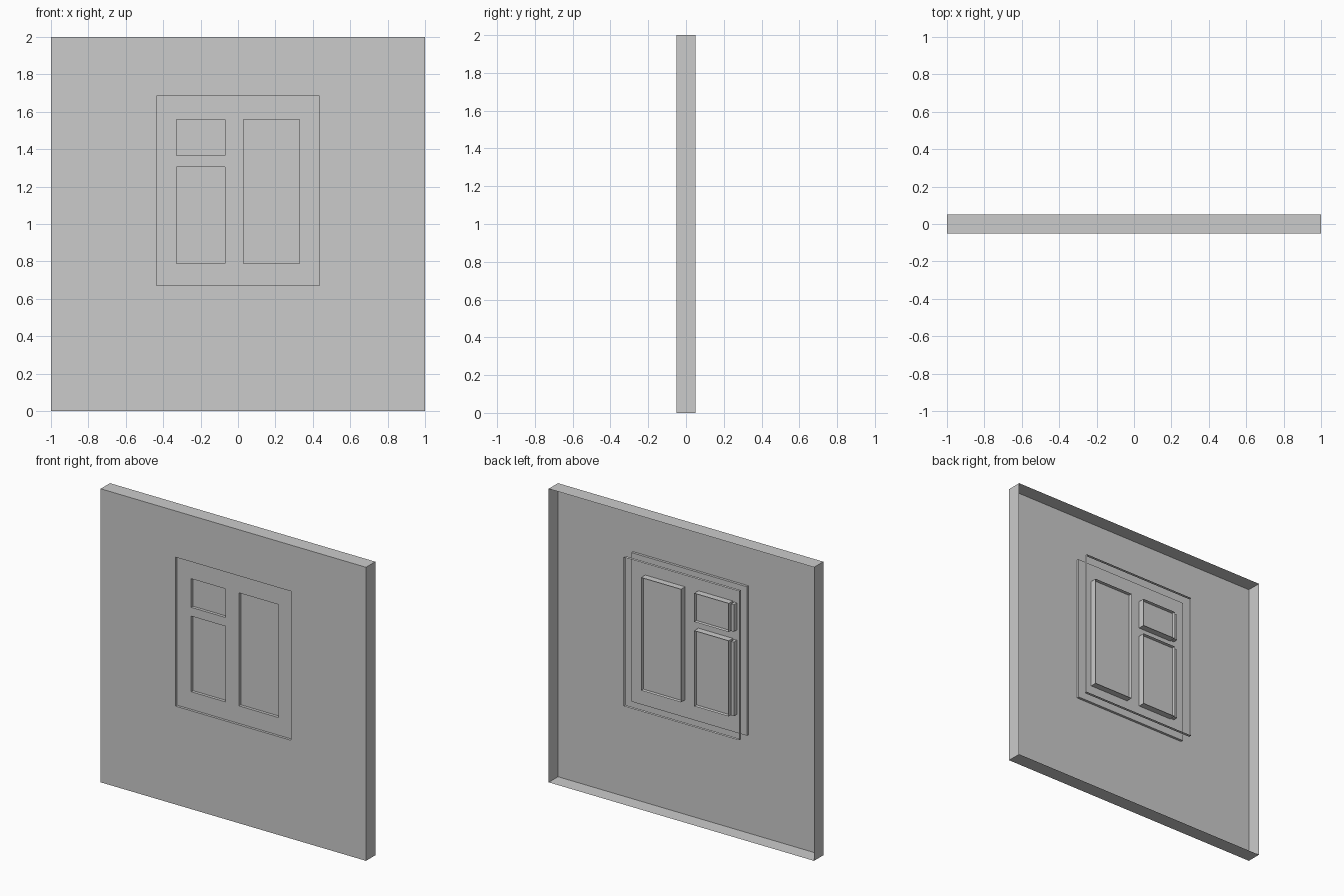
import bpy, bmesh

if "Cube" in bpy.data.objects:
    bpy.data.objects.remove(bpy.data.objects["Cube"])

WALL = (-1.0, 1.0, 0.0, 2.0)            # x0, x1, z0, z1
FRAME = (-0.435, 0.435, 0.67, 1.685)
PANES = {
    "upper_left_pane": (-0.33, -0.07, 1.365, 1.56),
    "lower_left_pane": (-0.33, -0.07, 0.79, 1.305),
    "right_pane": (0.03, 0.33, 0.79, 1.56),
}
Y_FRONT, Y_FRAME, Y_GLASS, Y_LINING, Y_BACK = -0.05, -0.033, -0.013, 0.012, 0.05


def finish(name, bm):
    bmesh.ops.remove_doubles(bm, verts=bm.verts, dist=1e-5)
    mesh = bpy.data.meshes.new(name)
    bm.to_mesh(mesh)
    bm.free()
    obj = bpy.data.objects.new(name, mesh)
    bpy.context.collection.objects.link(obj)
    return obj


def add_quad(bm, *points):
    bm.faces.new([bm.verts.new(p) for p in points])


def add_sheet(bm, rect, y, holes=()):
    """Upright sheet facing the front, with rectangular holes."""
    rects = [rect, *holes]
    xs = sorted({v for r in rects for v in r[:2]})
    zs = sorted({v for r in rects for v in r[2:]})
    for a, b in zip(xs, xs[1:]):
        for c, d in zip(zs, zs[1:]):
            x, z = (a + b) / 2, (c + d) / 2
            if not any(h[0] < x < h[1] and h[2] < z < h[3] for h in holes):
                add_quad(bm, (a, y, c), (b, y, c), (b, y, d), (a, y, d))


def add_band(bm, rect, y0, y1):
    """Four sides running between two depths."""
    a, b, c, d = rect
    loop = [(a, c), (b, c), (b, d), (a, d)]
    for (x, z), (u, w) in zip(loop, loop[1:] + loop[:1]):
        add_quad(bm, (x, y0, z), (x, y1, z), (u, y1, w), (u, y0, w))


# Wall panel, open at the back
bm = bmesh.new()
add_sheet(bm, WALL, Y_FRONT, [FRAME])
add_band(bm, WALL, Y_FRONT, Y_BACK)
finish("wall_panel", bm)

# Window frame, set slightly into the wall
bm = bmesh.new()
add_band(bm, FRAME, Y_FRONT, Y_FRAME)
add_sheet(bm, FRAME, Y_FRAME, list(PANES.values()))
finish("window_frame", bm)

# Rim of the opening at the back of the wall
bm = bmesh.new()
add_band(bm, FRAME, 0.03, Y_BACK)
finish("back_opening_rim", bm)

# Panes with their linings
for name, rect in PANES.items():
    bm = bmesh.new()
    add_band(bm, rect, Y_FRAME, Y_LINING)
    add_sheet(bm, rect, Y_GLASS)
    finish(name, bm)

# Narrow strips beside the left panes, on the back
for name in ("upper_left_pane", "lower_left_pane"):
    z0, z1 = PANES[name][2:]
    bm = bmesh.new()
    strip = (-0.36, -0.34, z0 + 0.005, z1 - 0.005)
    add_band(bm, strip, Y_FRAME, 0.0)
    add_sheet(bm, strip, 0.0)
    finish(name.replace("pane", "side_strip"), bm)
